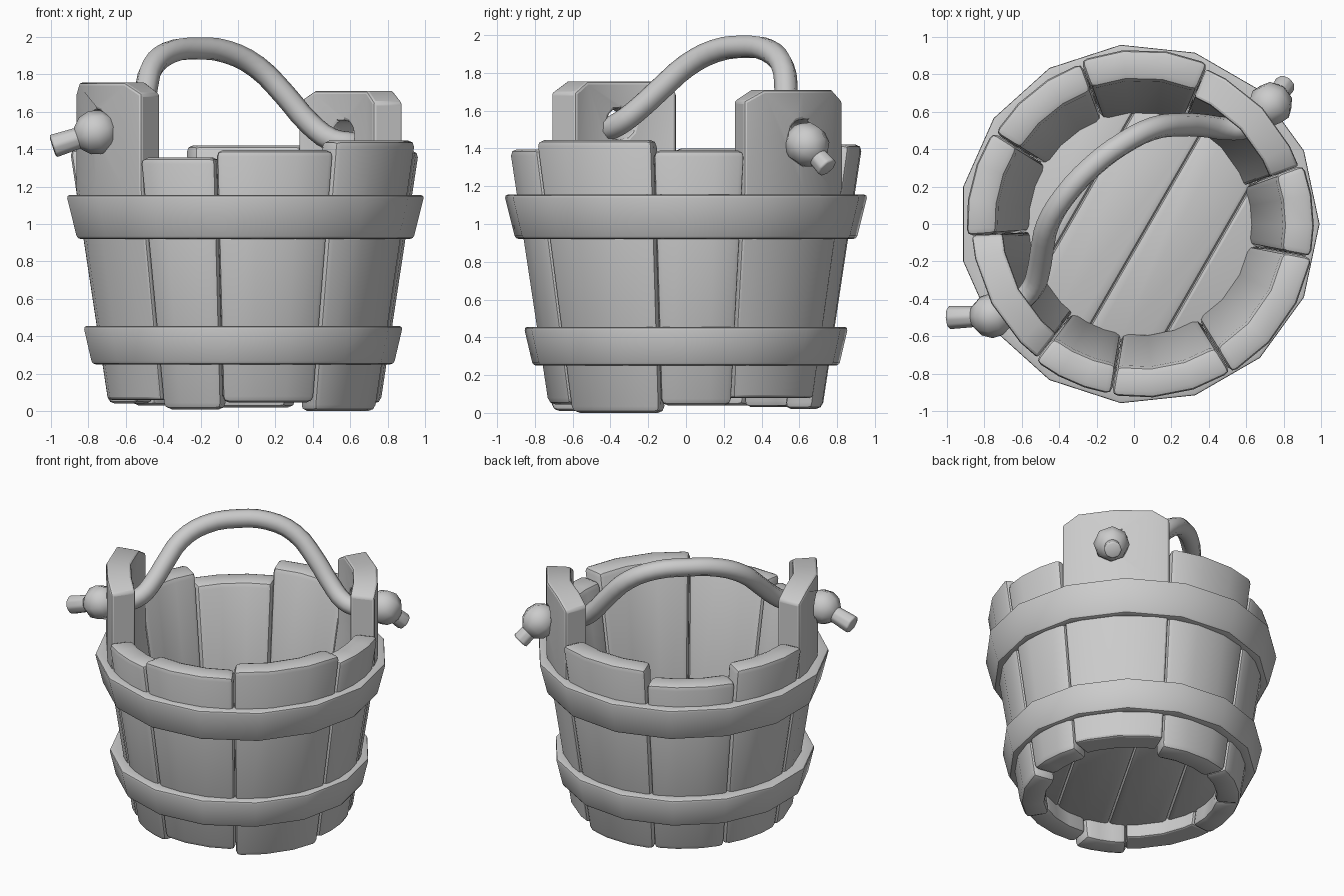
import bpy, bmesh, math
from math import cos, sin, radians, sqrt
from mathutils import Vector

if "Cube" in bpy.data.objects:
    bpy.data.objects.remove(bpy.data.objects["Cube"])

CX = 0.033  # bucket axis


def outer(z):
    return 0.722 + 0.152 * z


def make_object(name, bm):
    bmesh.ops.recalc_face_normals(bm, faces=bm.faces)
    me = bpy.data.meshes.new(name)
    bm.to_mesh(me)
    bm.free()
    ob = bpy.data.objects.new(name, me)
    bpy.context.collection.objects.link(ob)
    return ob


def finish(ob, bevel=0.0, segments=2, angle=35):
    if bevel:
        m = ob.modifiers.new("bevel", 'BEVEL')
        m.width, m.segments = bevel, segments
        m.limit_method, m.angle_limit = 'ANGLE', radians(30)
    bpy.ops.object.select_all(action='DESELECT')
    ob.select_set(True)
    bpy.context.view_layer.objects.active = ob
    bpy.ops.object.convert(target='MESH')
    bpy.ops.object.shade_smooth_by_angle(angle=radians(angle))


def stave(name, a0, a1, z0, z1, post=False):
    """Curved plank between two angles; posts turn upright and get cut corners."""
    gap = 0.08
    fr = [0, .16, .5, .84, 1] if post else [0, 1 / 3, 2 / 3, 1]
    levels = [z0, 1.18, z1] if post else [z0, z1]
    bm = bmesh.new()
    rows = []
    for k, z in enumerate(levels):
        ring_o, ring_i = [], []
        for f in fr:
            a = radians(a0 + gap + (a1 - a0 - 2 * gap) * f)
            zz = z - 0.06 if post and k == 2 and f in (0, 1) else z
            ro = outer(min(z, 1.18)) if post else outer(z)
            for r, ring in ((ro, ring_o), (ro - 0.165, ring_i)):
                ring.append(bm.verts.new((CX + r * cos(a), r * sin(a), zz)))
        rows.append(ring_o + ring_i[::-1])
    n = len(rows[0])
    for lo, hi in zip(rows, rows[1:]):
        for i in range(n):
            j = (i + 1) % n
            bm.faces.new((lo[i], lo[j], hi[j], hi[i]))
    for row in (rows[0], rows[-1]):
        for i in range(len(fr) - 1):
            bm.faces.new((row[i], row[i + 1], row[n - 2 - i], row[n - 1 - i]))
    return make_object(name, bm)


def cylinder(name, p, q, r0, r1, sides):
    p, q = Vector(p), Vector(q)
    bpy.ops.mesh.primitive_cone_add(
        vertices=sides, radius1=r0, radius2=r1, depth=(q - p).length,
        location=(p + q) / 2, rotation=(q - p).to_track_quat('Z', 'Y').to_euler())
    ob = bpy.context.object
    ob.name = name
    return ob


# Staves of uneven width and height; two are tall posts with a rope hole
staves = [(-11, 20, .04, 1.39, 0), (20, 67, .08, 1.71, 1.47),
          (67, 110, .02, 1.42, 0), (110, 148, .03, 1.31, 0),
          (148, 184, .04, 1.40, 0), (184, 232.5, .06, 1.755, 1.53),
          (232.5, 260.5, .01, 1.355, 0), (260.5, 301.5, .045, 1.395, 0),
          (301.5, 349, .0, 1.445, 0)]
for i, (a0, a1, z0, z1, hole) in enumerate(staves):
    ob = stave(f"{'post' if hole else 'stave'}_{i}", a0, a1, z0, z1, bool(hole))
    if hole:
        a = radians((a0 + a1) / 2)
        ends = [(CX + r * cos(a), r * sin(a), hole) for r in (0.5, 1.1)]
        cutter = cylinder("hole_cutter", *ends, 0.085, 0.085, 12)
        m = ob.modifiers.new("hole", 'BOOLEAN')
        m.operation, m.object, m.solver = 'DIFFERENCE', cutter, 'EXACT'
        cutter.hide_render = True
        finish(ob)
        bpy.data.objects.remove(cutter)
    finish(ob, bevel=0.035)

# Hoops, fifteen sided and flaring upward
for name, cx, z0, z1, r0, r1 in (("lower_hoop", .018, .25, .455, .815, .863),
                                 ("upper_hoop", .029, .92, 1.155, .908, .967)):
    bm = bmesh.new()
    loops = []
    for r, z in ((r0, z0), (r1, z1), (r1 - .13, z1), (r0 - .13, z0)):
        loops.append([bm.verts.new((cx + r * cos(math.tau * i / 15),
                                    r * sin(math.tau * i / 15), z)) for i in range(15)])
    for k in range(4):
        A, B = loops[k], loops[(k + 1) % 4]
        for i in range(15):
            j = (i + 1) % 15
            bm.faces.new((A[i], A[j], B[j], B[i]))
    finish(make_object(name, bm), bevel=0.018)

# Floor planks, running diagonally
R, D = 0.64, radians(60)
cuts = [-0.635, -0.33, 0.04, 0.41, 0.635]
for i, (u0, u1) in enumerate(zip(cuts, cuts[1:])):
    us = [u0 + (u1 - u0) * k / 6 for k in range(7)]
    pts = [(u, -sqrt(R * R - u * u)) for u in us]
    pts += [(u, -v) for u, v in reversed(pts)]
    bm = bmesh.new()
    face = bm.faces.new([bm.verts.new((CX + u * sin(D) + v * cos(D),
                                       -u * cos(D) + v * sin(D), 0.16)) for u, v in pts])
    up = bmesh.ops.extrude_face_region(bm, geom=[face])['geom']
    bmesh.ops.translate(bm, vec=(0, 0, 0.1),
                        verts=[g for g in up if isinstance(g, bmesh.types.BMVert)])
    finish(make_object(f"floor_plank_{i}", bm), bevel=0.025)

# Bowed rope handle
path = [(.73, .64, 1.42), (.6, .52, 1.43), (.5, .51, 1.45), (.38, .525, 1.54),
        (.25, .53, 1.69), (.1, .51, 1.84), (-.06, .43, 1.92), (-.22, .31, 1.938),
        (-.37, .15, 1.915), (-.46, 0, 1.835), (-.49, -.13, 1.72), (-.51, -.25, 1.61),
        (-.54, -.34, 1.54), (-.62, -.42, 1.5), (-.76, -.49, 1.49)]
cu = bpy.data.curves.new("handle", 'CURVE')
cu.dimensions = '3D'
cu.bevel_depth, cu.bevel_resolution, cu.resolution_u = 0.062, 2, 3
cu.use_fill_caps = True
sp = cu.splines.new('BEZIER')
sp.bezier_points.add(len(path) - 1)
for bp, p in zip(sp.bezier_points, path):
    bp.co = p
    bp.handle_left_type = bp.handle_right_type = 'AUTO'
handle = bpy.data.objects.new("handle", cu)
bpy.context.collection.objects.link(handle)
finish(handle, angle=50)

# Knots outside the posts, with their loose ends
for side, c, tip, r in (("left", (-.76, -.49, 1.49), (-.99, -.50, 1.415), .065),
                        ("right", (.73, .64, 1.42), (.81, .75, 1.295), .06)):
    axis = Vector(tip) - Vector(c)
    bpy.ops.mesh.primitive_uv_sphere_add(
        segments=8, ring_count=6, radius=0.12, location=c,
        rotation=axis.to_track_quat('Z', 'Y').to_euler())
    knot = bpy.context.object
    knot.name = f"{side}_knot"
    finish(knot, angle=60)
    finish(cylinder(f"{side}_rope_end", c, tip, r * .85, r, 8), bevel=0.012, angle=50)
